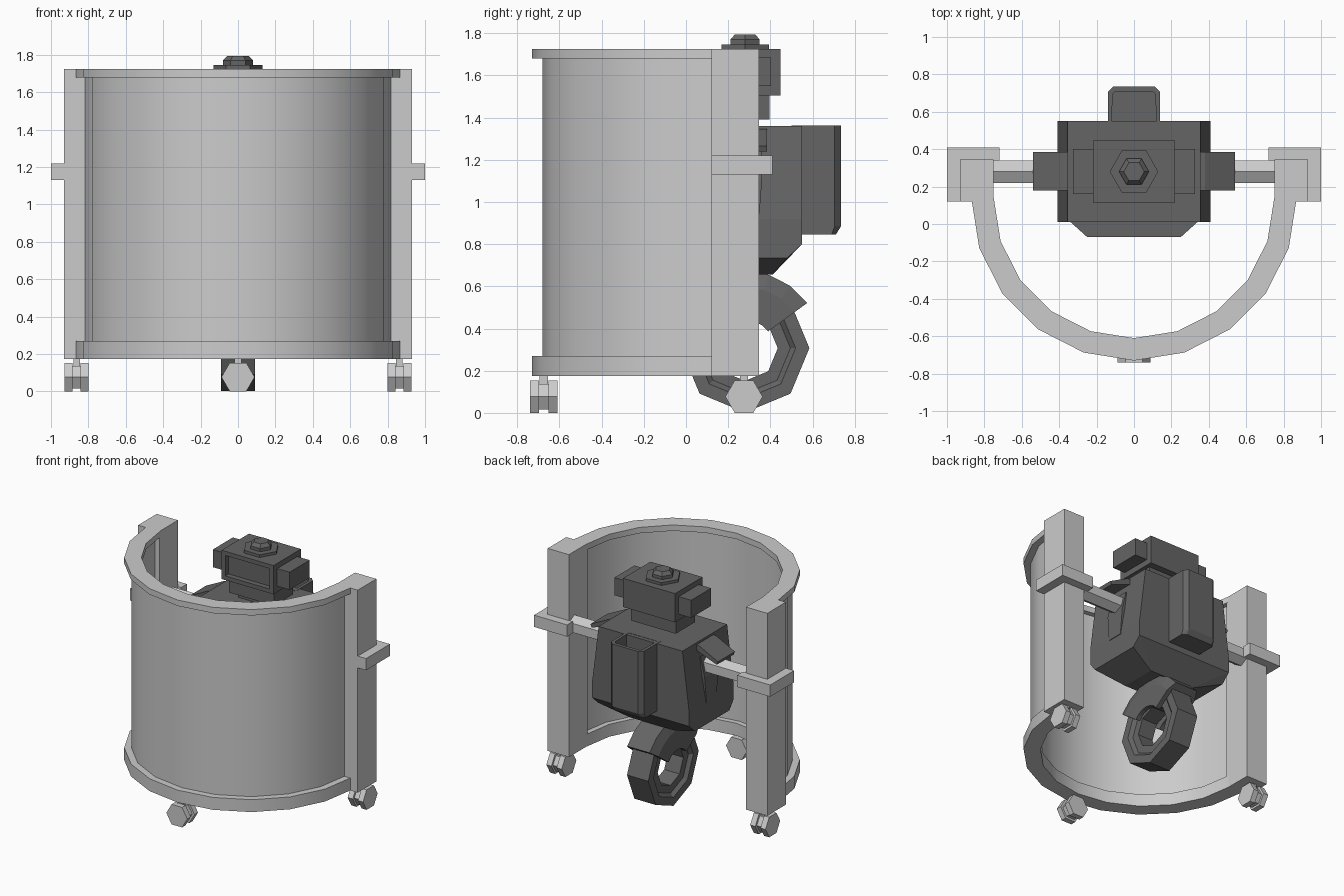
import bpy, bmesh, math
from mathutils import Vector

if "Cube" in bpy.data.objects:
    bpy.data.objects.remove(bpy.data.objects["Cube"])

dark = bpy.data.materials.new("dark_grey")
dark.diffuse_color = (0.13, 0.13, 0.13, 1)
dark.use_nodes = True
dark.node_tree.nodes["Principled BSDF"].inputs["Base Color"].default_value = dark.diffuse_color


def finish(name, bm, mat=None, mirror=False, smooth=False):
    bmesh.ops.recalc_face_normals(bm, faces=bm.faces)
    me = bpy.data.meshes.new(name)
    bm.to_mesh(me)
    bm.free()
    ob = bpy.data.objects.new(name, me)
    bpy.context.collection.objects.link(ob)
    if mat:
        me.materials.append(mat)
    if mirror:
        m = ob.modifiers.new("mirror", 'MIRROR')
        m.use_mirror_merge = False
    if smooth:
        bpy.ops.object.select_all(action='DESELECT')
        ob.select_set(True)
        bpy.context.view_layer.objects.active = ob
        bpy.ops.object.shade_smooth_by_angle(angle=math.radians(30))
    return ob


def hull(name, pts, mat=None, mirror=False, pocket=None):
    """Convex solid; pocket = (face direction, rim width, depth)."""
    bm = bmesh.new()
    for p in pts:
        bm.verts.new(p)
    bmesh.ops.convex_hull(bm, input=bm.verts)
    bmesh.ops.dissolve_limit(bm, angle_limit=0.01, verts=bm.verts, edges=bm.edges)
    bmesh.ops.recalc_face_normals(bm, faces=bm.faces)
    if pocket:
        d, rim, depth = Vector(pocket[0]), pocket[1], pocket[2]
        bm.normal_update()
        f = max(bm.faces, key=lambda q: q.normal.dot(d))
        bmesh.ops.inset_region(bm, faces=[f], thickness=rim)
        g = bmesh.ops.extrude_discrete_faces(bm, faces=[f])["faces"][0]
        bmesh.ops.translate(bm, verts=g.verts, vec=-d * depth)
    return finish(name, bm, mat, mirror)


def rect(x0, x1, y0, y1, z):
    return [(x, y, z) for x in (x0, x1) for y in (y0, y1)]


def box(name, x0, x1, y0, y1, z0, z1, mat=None, mirror=False, pocket=None):
    return hull(name, rect(x0, x1, y0, y1, z0) + rect(x0, x1, y0, y1, z1), mat, mirror, pocket)


def sweep(name, prof, angles, centre, axis, mat=None, mirror=False, smooth=False):
    """Revolve a closed (radius, offset) profile over angles, capping open ends."""
    bm = bmesh.new()
    full = abs(angles[-1] - angles[0]) >= 360
    if full:
        angles = angles[:-1]
    rings = []
    for a in angles:
        c, s = math.cos(math.radians(a)), math.sin(math.radians(a))
        place = {'X': lambda r, h: (h, r * c, r * s),
                 'Y': lambda r, h: (r * c, h, r * s),
                 'Z': lambda r, h: (r * c, r * s, h)}[axis]
        rings.append([bm.verts.new(Vector(place(r, h)) + Vector(centre)) for r, h in prof])
    n, k = len(rings), len(prof)
    for i in range(n if full else n - 1):
        A, B = rings[i], rings[(i + 1) % n]
        for j in range(k):
            q = (j + 1) % k
            bm.faces.new((A[j], A[q], B[q], B[j]))
    if not full:
        bm.faces.new(rings[0])
        bm.faces.new(rings[-1])
    return finish(name, bm, mat, mirror, smooth)


def hexagon(name, r, h0, h1, centre, axis, start=0, r2=None, mat=None, mirror=False):
    r2 = r if r2 is None else r2
    pts = []
    for i in range(6):
        a = math.radians(start + 60 * i)
        for rr, h in ((r, h0), (r2, h1)):
            u, v = rr * math.cos(a), rr * math.sin(a)
            p = {'X': (h, u, v), 'Y': (u, h, v), 'Z': (u, v, h)}[axis]
            pts.append(Vector(p) + Vector(centre))
    return hull(name, pts, mat, mirror)


# Curved shield with rails
half = [180 + 18 * i for i in range(11)]
C = (0, 0.14, 0)
sweep("shield_wall", [(0.79, 0.2), (0.82, 0.2), (0.82, 1.7), (0.79, 1.7)], half, C, 'Z', smooth=True)
for nm, z0, z1 in (("bottom_rail", 0.175, 0.27), ("top_rail", 1.68, 1.725)):
    sweep(nm, [(0.75, z0), (0.87, z0), (0.87, z1), (0.75, z1)], half, C, 'Z', smooth=True)

# Posts, clamps and cross bars
box("post", 0.75, 0.93, 0.12, 0.345, 0.175, 1.725, mirror=True)
box("clamp_back", 0.72, 1.0, 0.34, 0.41, 1.13, 1.22, mirror=True)
box("clamp_side", 0.93, 1.0, 0.12, 0.34, 1.13, 1.22, mirror=True)
hexagon("cross_bar", 0.07, 0.33, 0.76, (0, 0.28, 1.17), 'X', 30, mirror=True)

# Twin-wheel casters
for h0, h1 in ((-0.065, -0.022), (0.022, 0.065)):
    hexagon("side_caster_wheel", 0.0885, h0, h1, (0.863, 0.275, 0.077), 'X', mirror=True)
    hexagon("front_caster_wheel", 0.0885, h0, h1, (0, -0.675, 0.077), 'Y')
hexagon("side_caster_axle", 0.07, -0.03, 0.03, (0.863, 0.275, 0.077), 'X', mirror=True)
hexagon("front_caster_axle", 0.07, -0.03, 0.03, (0, -0.675, 0.077), 'Y')
box("side_caster_stem", 0.845, 0.88, 0.255, 0.295, 0.1, 0.18, mirror=True)
box("front_caster_stem", -0.02, 0.02, -0.695, -0.655, 0.1, 0.18)

# Robot torso: upper body, flared base, tapered underside
hull("torso", rect(-0.355, 0.355, 0.01, 0.55, 1.36) + rect(-0.355, 0.355, 0.01, 0.55, 1.12)
     + rect(-0.41, 0.41, 0.01, 0.55, 0.92) + rect(-0.41, 0.41, 0.01, 0.55, 0.8)
     + rect(-0.41, 0.41, 0.06, 0.48, 0.735) + rect(-0.19, 0.19, 0.13, 0.41, 0.655), dark)
hull("chest_plate", [(x * s, y, z) for s in (-1, 1) for z in (0.86, 1.3)
                     for x, y in ((0.35, 0.02), (0.25, -0.07))], dark)

# Back pack with open top
pack = [(0.14, 0.5), (0.14, 0.705), (0.11, 0.735)]
low = [(0.14, 0.5), (0.14, 0.69), (0.11, 0.71)]
hull("back_pack", [(s * x, y, z) for s in (-1, 1) for x, y, z in
                   [(x, y, 1.362) for x, y in pack] + [(x, y, 0.885) for x, y in pack]
                   + [(x, y, 0.845) for x, y in low]], dark, pocket=((0, 0, 1), 0.028, 0.16))

# Sloped shoulder guards and upper arms
hull("shoulder_guard", [(x, y, z) for y in (0.18, 0.385)
                        for x, z in ((0.34, 1.345), (0.38, 1.345), (0.54, 1.265), (0.53, 1.24), (0.34, 1.31))],
     dark, mirror=True)
hull("side_plate", rect(0.33, 0.375, 0.21, 0.36, 1.25) + rect(0.33, 0.41, 0.2, 0.36, 1.1)
     + rect(0.33, 0.415, 0.22, 0.345, 0.9), dark, mirror=True)

# Neck and head
box("neck_core", -0.13, 0.13, 0.19, 0.34, 1.35, 1.4, dark)
box("neck", -0.19, 0.19, 0.165, 0.395, 1.39, 1.51, dark)
box("head", -0.22, 0.22, 0.115, 0.447, 1.505, 1.725, dark, pocket=((0, -1, 0), 0.045, 0.04))
box("ear", 0.21, 0.325, 0.16, 0.402, 1.55, 1.685, dark, mirror=True)
top = (0, 0.28, 0)
hexagon("cap_flange", 0.13, 1.72, 1.746, top, 'Z', mat=dark)
hexagon("cap_nut", 0.08, 1.74, 1.77, top, 'Z', mat=dark)
hexagon("cap_tip", 0.08, 1.77, 1.795, top, 'Z', r2=0.055, mat=dark)

# Single hubless wheel, fork and mudguard
W = (0, 0.28, 0.307)
tyre = [(0.305, -0.09), (0.305, 0.09), (0.24, 0.09), (0.215, 0.065), (0.155, 0.065),
        (0.155, -0.065), (0.215, -0.065), (0.24, -0.09)]
sweep("wheel", tyre, [45 * i for i in range(9)], W, 'X', dark)
guard = [(0.135, 0.125), (0.29, 0.125), (0.365, 0.095), (0.365, -0.095), (0.29, -0.125),
         (0.135, -0.125), (0.135, -0.09), (0.31, -0.09), (0.31, 0.09), (0.135, 0.09)]
sweep("mudguard", guard, [36 + 18 * i for i in range(7)], W, 'X', dark)
box("fork_strut", -0.07, 0.07, 0.21, 0.36, 0.63, 0.72, dark)
